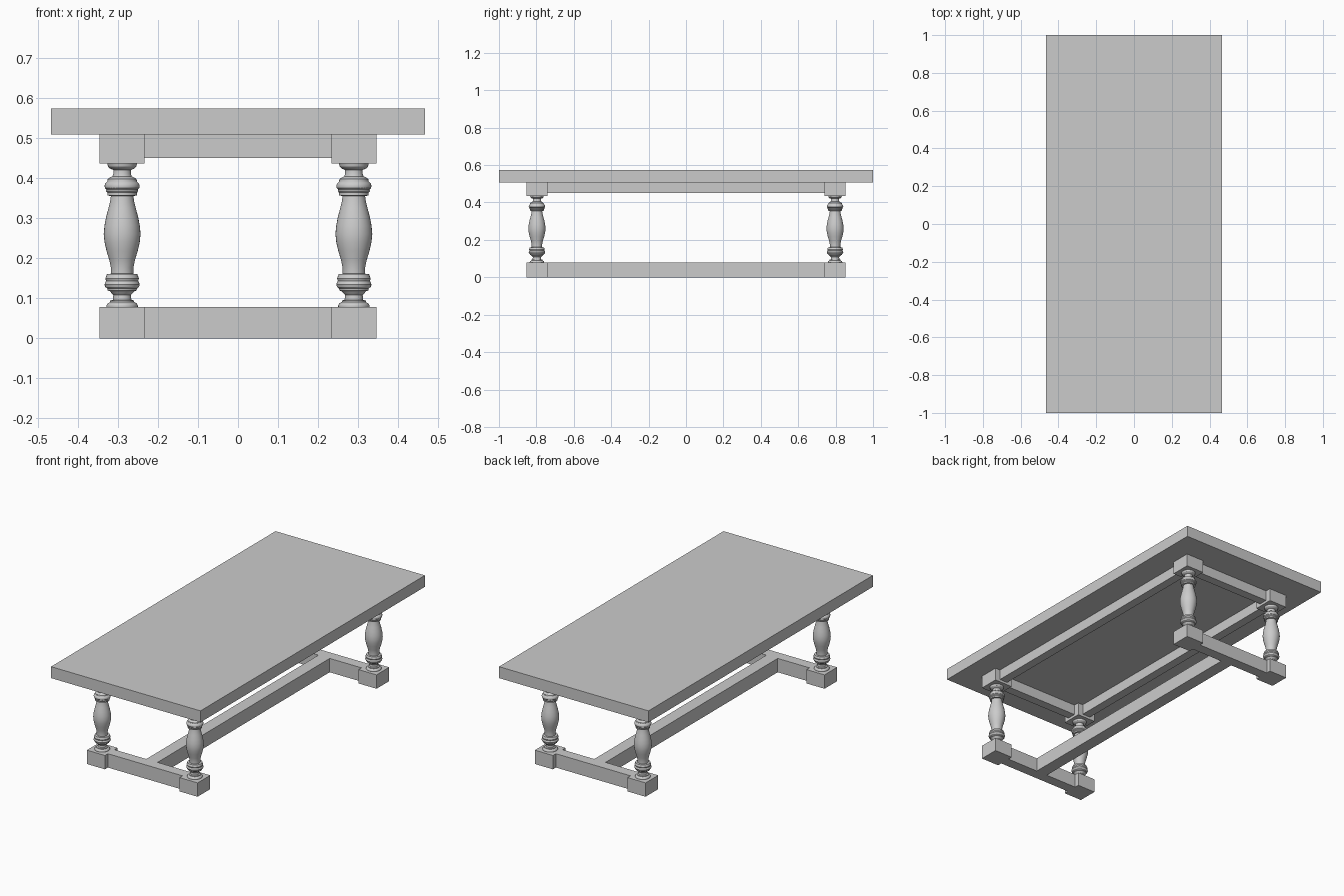
import bpy, bmesh, math
from mathutils import Matrix, Vector

if "Cube" in bpy.data.objects:
    bpy.data.objects.remove(bpy.data.objects["Cube"])

wood = bpy.data.materials.new("plain grey")
wood.diffuse_color = (0.6, 0.6, 0.6, 1)
wood.use_nodes = True
wood.node_tree.nodes["Principled BSDF"].inputs["Base Color"].default_value = wood.diffuse_color

LX, LY = 0.289, 0.797            # leg centres
BLOCK = 0.1125                   # leg block width
FOOT_TOP, APRON_Z, HEAD_Z, UNDER, TOP = 0.078, 0.45, 0.436, 0.508, 0.5725


def finish(bm, name):
    bmesh.ops.recalc_face_normals(bm, faces=bm.faces)
    mesh = bpy.data.meshes.new(name)
    bm.to_mesh(mesh)
    bm.free()
    mesh.materials.append(wood)
    ob = bpy.data.objects.new(name, mesh)
    bpy.context.collection.objects.link(ob)
    return ob


def box(name, cx, cy, sx, sy, z0, z1):
    bm = bmesh.new()
    m = Matrix.Translation((cx, cy, (z0 + z1) / 2)) @ Matrix.Diagonal((sx, sy, z1 - z0, 1))
    bmesh.ops.create_cube(bm, size=1, matrix=m)
    return finish(bm, name)


# Turned leg profile: (radius, height)
PROFILE = [
    (0.039, 0.078), (0.039, 0.082), (0.036, 0.087), (0.030, 0.090), (0.030, 0.094),
    (0.023, 0.096), (0.022, 0.108), (0.026, 0.112), (0.030, 0.117), (0.036, 0.119),
    (0.037, 0.124), (0.042, 0.128), (0.044, 0.134), (0.042, 0.140), (0.040, 0.143),
    (0.042, 0.149), (0.040, 0.154), (0.038, 0.160), (0.028, 0.161), (0.028, 0.176),
    (0.032, 0.195), (0.039, 0.218), (0.044, 0.240), (0.046, 0.260), (0.044, 0.281),
    (0.040, 0.302), (0.034, 0.325), (0.030, 0.341), (0.028, 0.355), (0.037, 0.356),
    (0.037, 0.363), (0.040, 0.367), (0.039, 0.371), (0.043, 0.375), (0.044, 0.380),
    (0.042, 0.386), (0.037, 0.391), (0.036, 0.397), (0.030, 0.401), (0.024, 0.404),
    (0.022, 0.410), (0.022, 0.420), (0.030, 0.423), (0.035, 0.428), (0.037, 0.436),
]


def turned_leg(name, x, y):
    bm = bmesh.new()
    pts = [(0, PROFILE[0][1])] + PROFILE + [(0, PROFILE[-1][1])]
    vs = [bm.verts.new((r, 0, z)) for r, z in pts]
    es = [bm.edges.new(p) for p in zip(vs, vs[1:])]
    bmesh.ops.spin(bm, geom=vs + es, cent=(0, 0, 0), axis=(0, 0, 1),
                   angle=math.tau, steps=32)
    bmesh.ops.remove_doubles(bm, verts=bm.verts, dist=1e-5)
    bmesh.ops.translate(bm, verts=bm.verts, vec=Vector((x, y, 0)))
    ob = finish(bm, name)
    bpy.ops.object.select_all(action='DESELECT')
    ob.select_set(True)
    bpy.context.view_layer.objects.active = ob
    bpy.ops.object.shade_smooth_by_angle(angle=math.radians(30))


# Table top
box("table_top", 0, 0, 0.932, 2.0, UNDER, TOP)

# Legs with square foot and head blocks
for sx, side in ((-1, "left"), (1, "right")):
    for sy, end in ((-1, "front"), (1, "back")):
        x, y, tag = sx * LX, sy * LY, f"{end}_{side}"
        box(tag + "_foot", x, y, BLOCK, BLOCK, 0, FOOT_TOP)
        box(tag + "_head_block", x, y, BLOCK, BLOCK, HEAD_Z, UNDER)
        turned_leg(tag + "_leg", x, y)

# Rails between the blocks
span_x, span_y = 2 * LX - BLOCK, 2 * LY - BLOCK
for s, end in ((-1, "front"), (1, "back")):
    box(end + "_apron", 0, s * LY, span_x, 0.05, APRON_Z, UNDER)
    box(end + "_stretcher", 0, s * LY, span_x, 0.06, 0, FOOT_TOP)
for s, side in ((-1, "left"), (1, "right")):
    box(side + "_apron", s * LX, 0, 0.05, span_y, APRON_Z, UNDER)
box("long_stretcher", 0, 0, 0.07, 2 * LY - 0.06, 0, FOOT_TOP)
